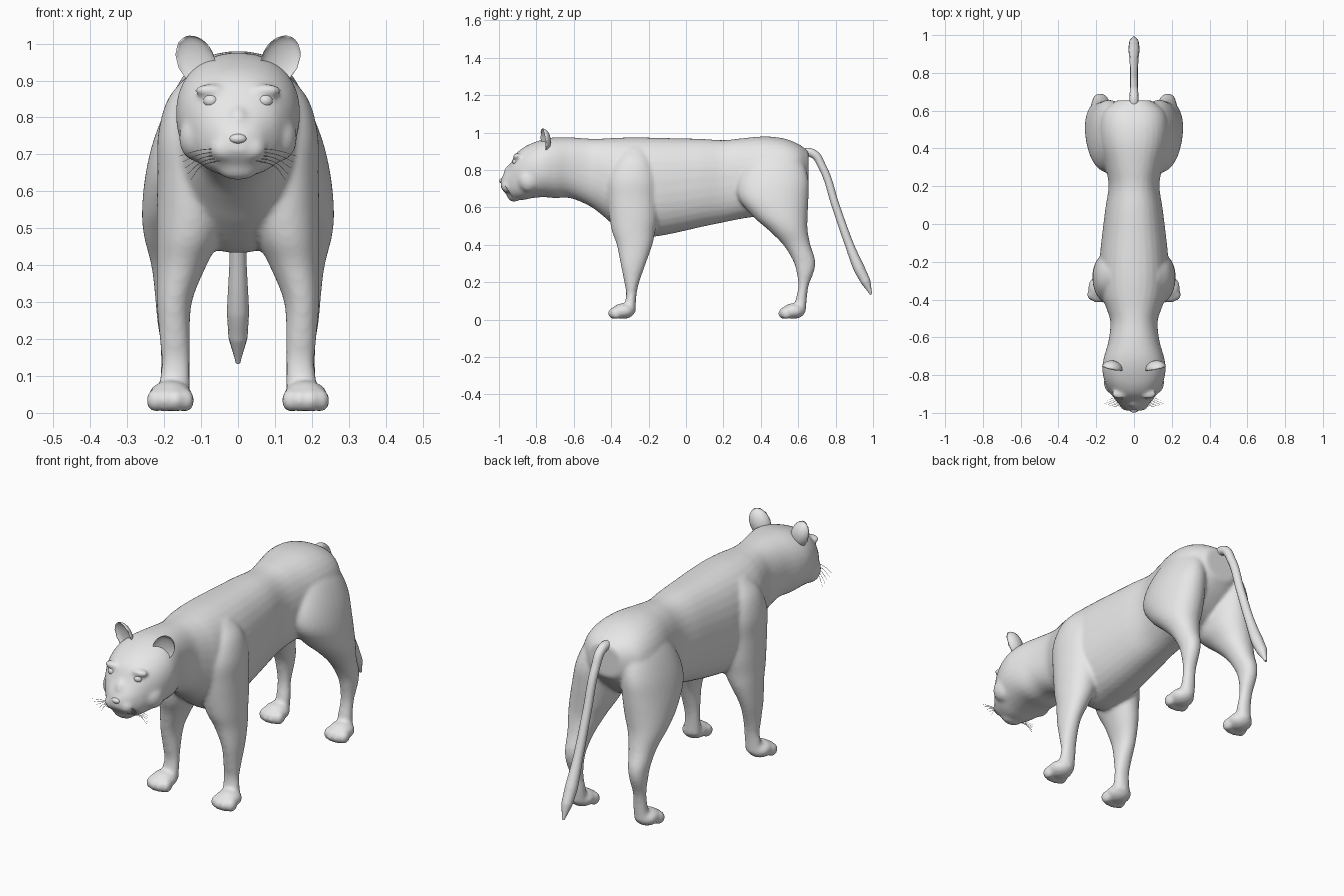
import bpy, bmesh, math
from mathutils import Matrix, Vector

cube = bpy.data.objects.get("Cube")
if cube:
    bpy.data.objects.remove(cube, do_unlink=True)

# One flat colour for the whole animal
fur = bpy.data.materials.new("plain_grey")
fur.use_nodes = True
fur.diffuse_color = (0.8, 0.8, 0.8, 1)
fur.node_tree.nodes["Principled BSDF"].inputs["Base Color"].default_value = fur.diffuse_color


def add_object(name, data):
    obj = bpy.data.objects.new(name, data)
    data.materials.append(fur)
    bpy.context.collection.objects.link(obj)
    return obj


def mesh_object(name, bm):
    bmesh.ops.recalc_face_normals(bm, faces=bm.faces)
    for f in bm.faces:
        f.smooth = True
    mesh = bpy.data.meshes.new(name)
    bm.to_mesh(mesh)
    bm.free()
    return add_object(name, mesh)


def refine(rows, steps=4):
    """Catmull-Rom interpolation between stations."""
    rows = [Vector(r) for r in rows]
    out = []
    for i in range(len(rows) - 1):
        a, b, c, d = rows[max(i - 1, 0)], rows[i], rows[i + 1], rows[min(i + 2, len(rows) - 1)]
        for k in range(steps):
            t = k / steps
            out.append(b + (c - a) * (t / 2) + (a * 2 - b * 5 + c * 4 - d) * (t * t / 2)
                       + (b * 3 - a - c * 3 + d) * (t ** 3 / 2))
    return out + [rows[-1]]


def loft(bm, rows, place, sides=32, power=2.3):
    """Skin rounded sections: each row is position, u range, v range."""
    rings = []
    for t, u0, u1, v0, v1 in refine(rows):
        ring = []
        for k in range(sides):
            a = math.tau * (k + 0.5) / sides
            c, s = (math.copysign(abs(f) ** (2 / power), f) for f in (math.cos(a), math.sin(a)))
            ring.append(bm.verts.new(place(t, (u0 + u1 + c * (u1 - u0)) / 2,
                                           (v0 + v1 + s * (v1 - v0)) / 2)))
        rings.append(ring)
    for p, q in zip(rings, rings[1:]):
        for k in range(sides):
            n = (k + 1) % sides
            bm.faces.new((p[k], p[n], q[n], q[k]))
    bm.faces.new(rings[0])
    bm.faces.new(rings[-1])


def ball(bm, centre, radii):
    m = Matrix.Translation(centre) @ Matrix.Diagonal((*radii, 1))
    return bmesh.ops.create_icosphere(bm, subdivisions=3, radius=1, matrix=m)["verts"]


def tube(name, points):
    """Round curve through (x, y, z, radius) points."""
    curve = bpy.data.curves.new(name, "CURVE")
    curve.dimensions = "3D"
    curve.bevel_depth = 1
    curve.bevel_resolution = 4
    curve.use_fill_caps = True
    spline = curve.splines.new("BEZIER")
    spline.bezier_points.add(len(points) - 1)
    for p, (x, y, z, r) in zip(spline.bezier_points, points):
        p.co = (x, y, z)
        p.radius = r
        p.handle_left_type = p.handle_right_type = "AUTO"
    return add_object(name, curve)


# Nose-to-rump sections: y, half width, bottom, top
torso = [(-.99, .025, .705, .75), (-.97, .06, .68, .785), (-.94, .09, .65, .83),
         (-.91, .115, .64, .885), (-.87, .14, .64, .92), (-.82, .16, .65, .945),
         (-.76, .168, .655, .965), (-.7, .158, .65, .975), (-.62, .135, .65, .975),
         (-.52, .125, .61, .968), (-.45, .145, .56, .968), (-.38, .17, .5, .972),
         (-.28, .185, .435, .975), (-.16, .18, .445, .973), (-.05, .168, .465, .97),
         (.08, .152, .495, .967), (.2, .135, .52, .96), (.3, .15, .54, .97),
         (.42, .18, .56, .98), (.52, .185, .6, .97), (.6, .16, .67, .94), (.655, .09, .74, .9)]

# Leg sections: z, inner x, outer x, front y, back y
foreleg = [(.92, .06, .13, -.33, -.22), (.85, .04, .19, -.38, -.18), (.75, .03, .217, -.42, -.15),
           (.65, .03, .218, -.42, -.15), (.55, .03, .22, -.41, -.15), (.47, .05, .22, -.395, -.165),
           (.4, .085, .22, -.37, -.18), (.3, .125, .22, -.35, -.215), (.2, .13, .212, -.33, -.25),
           (.13, .13, .207, -.32, -.265), (.04, .13, .22, -.34, -.27)]
hindleg = [(.92, .06, .12, .4, .55), (.85, .03, .18, .33, .62), (.75, .03, .225, .28, .655),
           (.65, .03, .25, .28, .655), (.55, .05, .26, .36, .65), (.48, .08, .255, .44, .65),
           (.4, .11, .235, .52, .665), (.32, .13, .225, .57, .69), (.26, .14, .22, .59, .685),
           (.18, .145, .21, .6, .655), (.1, .14, .21, .585, .645), (.04, .14, .22, .57, .64)]

# Head, trunk, legs and paws, fused into one skin
bm = bmesh.new()
loft(bm, [(y, -w, w, lo, hi) for y, w, lo, hi in torso], lambda t, u, v: (u, t, v))
ball(bm, (0, -.92, .663), (.058, .036, .033))       # chin
ball(bm, (0, -.925, .785), (.032, .05, .05))        # nose bridge
for side in (-1, 1):
    for rows, paw_y in ((foreleg, -.335), (hindleg, .575)):
        loft(bm, rows, lambda t, u, v: (side * u, v, t), power=2.1)
        ball(bm, (side * .183, paw_y, .046), (.06, .062, .042))
        for x, back in ((.142, .012), (.168, 0), (.198, 0), (.224, .012)):
            ball(bm, (side * x, paw_y - .05 + back, .034), (.024, .032, .032))
    ball(bm, (side * .036, -.953, .715), (.042, .036, .036))    # muzzle pad
    ball(bm, (side * .075, -.9, .873), (.042, .026, .018))      # brow
    ball(bm, (side * .11, -.84, .745), (.05, .06, .065))        # cheek
body = mesh_object("body", bm)
remesh = body.modifiers.new("fuse", "REMESH")
remesh.mode = "VOXEL"
remesh.voxel_size = 0.009
remesh.use_smooth_shade = True
smooth = body.modifiers.new("soften", "SMOOTH")
smooth.factor = 0.5
smooth.iterations = 7

# Nose pad
bm = bmesh.new()
ball(bm, (0, -.982, .742), (.024, .017, .014))
mesh_object("nose", bm)

for side, label in ((1, "left"), (-1, "right")):
    # Cupped ear: the front half of a ball is folded back into a dish
    bm = bmesh.new()
    for v in ball(bm, (0, 0, 0), (1, 1, 1)):
        if v.co.y < 0:
            v.co.y *= -0.45
    bm.transform(Matrix.Translation((side * .115, -.765, .955))
                 @ Matrix.Rotation(side * math.radians(25), 4, "Y")
                 @ Matrix.Rotation(side * math.radians(15), 4, "Z")
                 @ Matrix.Diagonal((.052, .042, .07, 1)))
    mesh_object(label + "_ear", bm)

    # Eye
    bm = bmesh.new()
    ball(bm, (side * .073, -.91, .845), (.021, .018, .018))
    mesh_object(label + "_eye", bm)

    # Whiskers
    for i in range(5):
        drop = .008 * i
        tube(label + "_whisker", [(side * .05, -.965, .715 - drop, .0012),
                                  (side * .1, -.965 + drop, .712 - 1.4 * drop, .001),
                                  (side * (.16 - drop), -.95 + drop, .695 - 2 * drop, .0005)])

# Tail with a thicker end
tube("tail", [(0, .6, .885, .024), (0, .675, .89, .023), (0, .73, .815, .021), (0, .8, .61, .021),
              (0, .87, .41, .023), (0, .925, .275, .03), (0, .96, .205, .026), (0, .99, .135, .006)])
